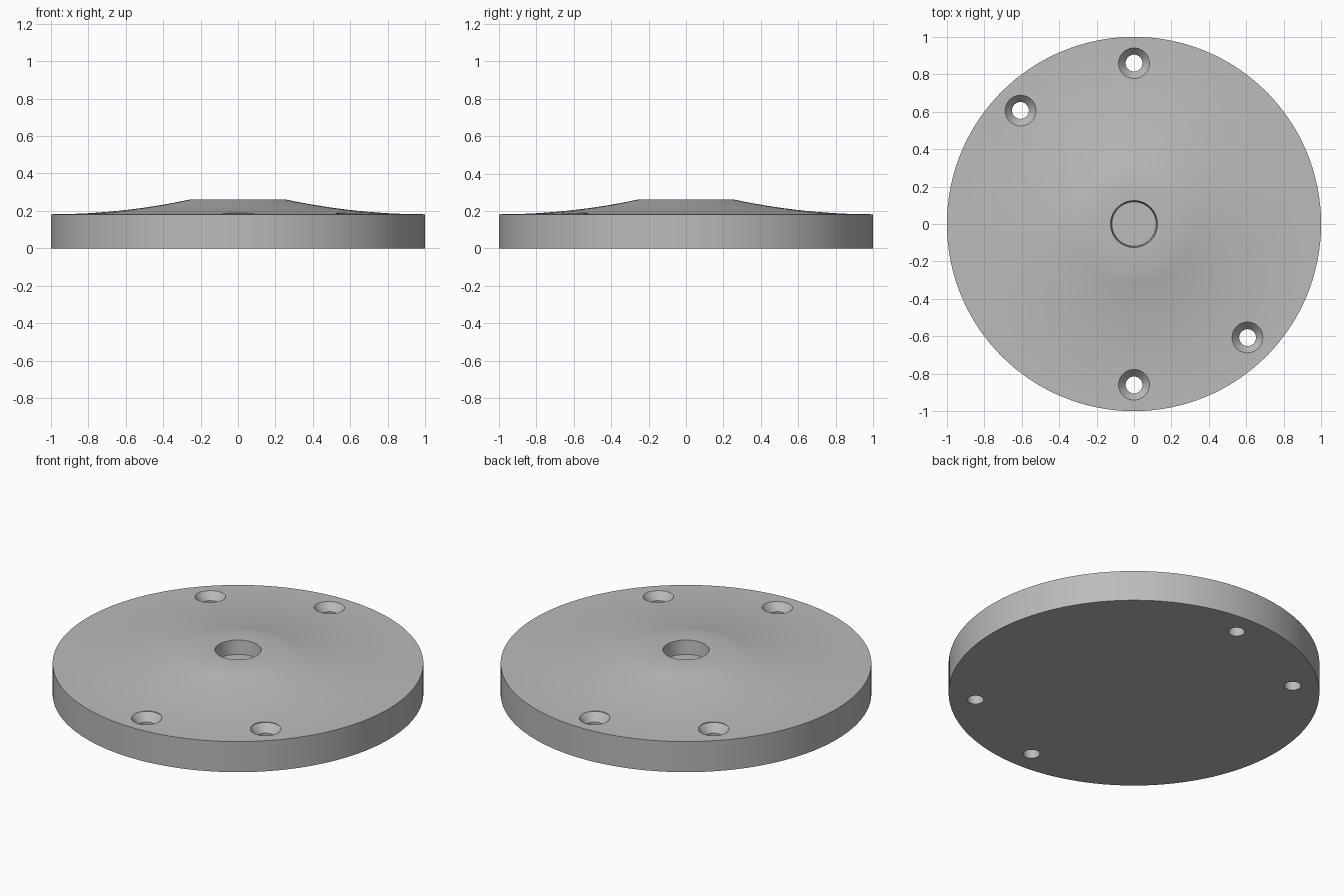
import bpy, bmesh, math

if "Cube" in bpy.data.objects:
    bpy.data.objects.remove(bpy.data.objects["Cube"])

grey = bpy.data.materials.new("plain grey")
grey.diffuse_color = (0.5, 0.5, 0.5, 1)
grey.use_nodes = True
grey.node_tree.nodes["Principled BSDF"].inputs["Base Color"].default_value = grey.diffuse_color


def lathe(name, profile, segments, location=(0, 0, 0)):
    """Revolve (radius, height) points, both ends on the axis, into a solid."""
    bm = bmesh.new()
    verts = [bm.verts.new((r, 0, z)) for r, z in profile]
    edges = [bm.edges.new(pair) for pair in zip(verts, verts[1:])]
    bmesh.ops.spin(bm, geom=verts + edges, cent=(0, 0, 0), axis=(0, 0, 1),
                   angle=math.tau, steps=segments, use_merge=True)
    bmesh.ops.remove_doubles(bm, verts=bm.verts[:], dist=1e-5)
    bmesh.ops.recalc_face_normals(bm, faces=bm.faces[:])
    mesh = bpy.data.meshes.new(name)
    bm.to_mesh(mesh)
    bm.free()
    mesh.materials.append(grey)
    obj = bpy.data.objects.new(name, mesh)
    obj.location = location
    bpy.context.collection.objects.link(obj)
    return obj


# Disc: flat base, straight rim, hollow-curved top and a shallow centre socket
RIM_Z, HUB_Z, HUB_R = 0.182, 0.262, 0.25
slope = []
for i in range(13):
    r = 1 - (1 - HUB_R) * i / 12
    slope.append((r, RIM_Z + (HUB_Z - RIM_Z) * ((1 - r) / (1 - HUB_R)) ** 2))
profile = ([(0, 0), (1, 0)] + slope +
           [(0.125, HUB_Z), (0.118, 0.18), (0, 0.18)])
disc = lathe("base_disc", profile, 128)

# Four countersunk screw holes
holes = [(0, 0.86), (0, -0.86), (-0.607, 0.607), (0.607, -0.607)]
for n, (x, y) in enumerate(holes):
    top = RIM_Z + 0.003
    cutter = lathe(f"screw_hole_cutter_{n + 1}",
                   [(0, -0.1), (0.045, -0.1), (0.045, top - 0.045),
                    (0.083, top), (0.083, 0.4), (0, 0.4)], 40, (x, y, 0))
    cutter.hide_render = True
    cutter.hide_set(True)
    mod = disc.modifiers.new(f"screw_hole_{n + 1}", 'BOOLEAN')
    mod.operation = 'DIFFERENCE'
    mod.solver = 'EXACT'
    mod.object = cutter

# Bake the holes, drop the cutters and smooth the round surfaces
bpy.context.view_layer.objects.active = disc
disc.select_set(True)
for mod in list(disc.modifiers):
    cutter = mod.object
    bpy.ops.object.modifier_apply(modifier=mod.name)
    bpy.data.objects.remove(cutter)
bpy.ops.object.shade_smooth_by_angle(angle=math.radians(30))
